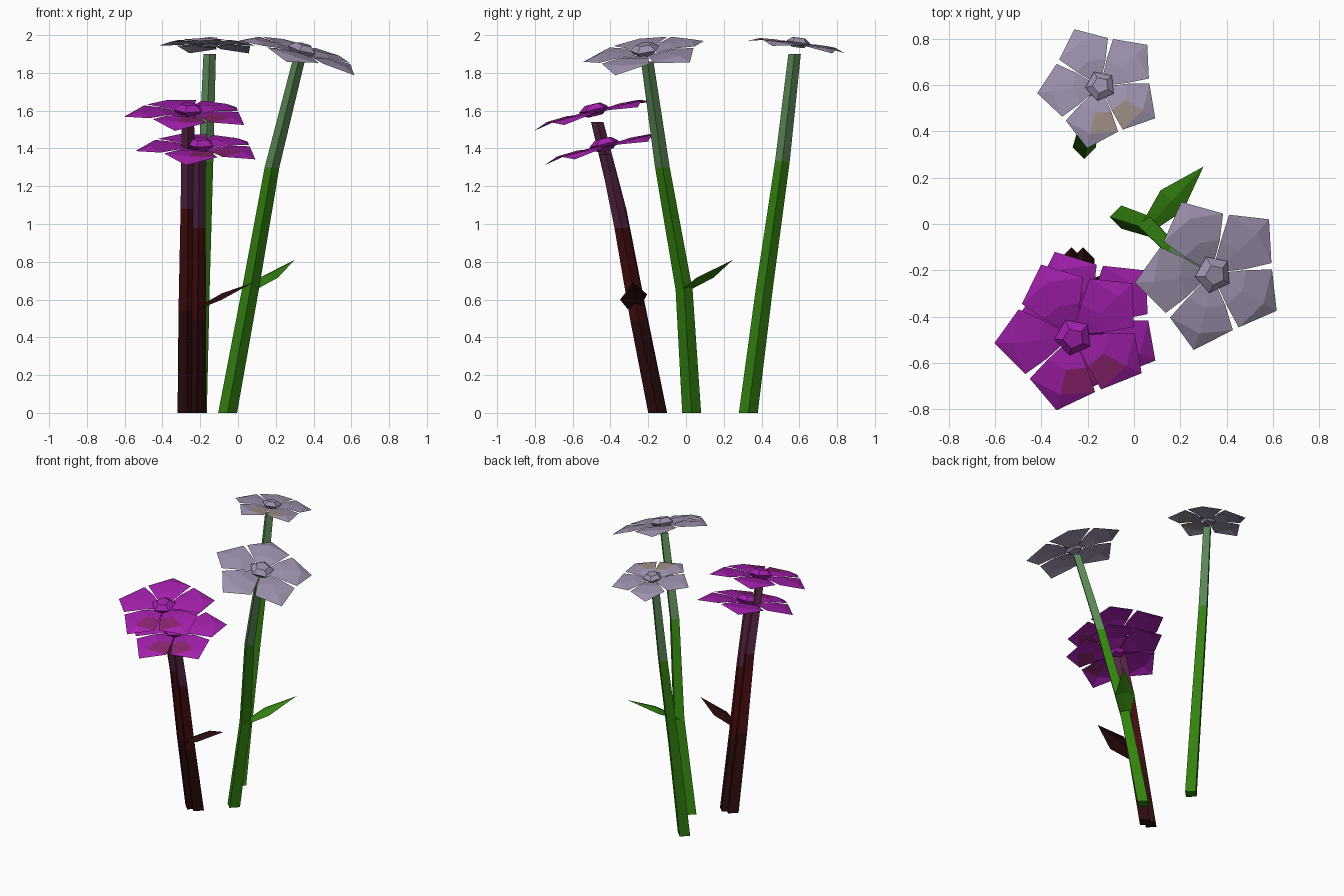
import bpy, bmesh
from math import radians, cos, sin
from mathutils import Vector

if "Cube" in bpy.data.objects:
    bpy.data.objects.remove(bpy.data.objects["Cube"])


def material(name, rgb):
    m = bpy.data.materials.new(name)
    m.use_nodes = True
    color = (*rgb, 1)
    m.diffuse_color = color
    bsdf = m.node_tree.nodes["Principled BSDF"]
    bsdf.inputs["Base Color"].default_value = color
    bsdf.inputs["Roughness"].default_value = 0.8
    return m


PURPLE = material("purple petal", (.37, .014, .42))
PURPLE_SPOT = material("plum patch", (.26, .017, .156))
PALE = material("pale lilac petal", (.34, .285, .42))
PALE_SPOT = material("tan patch", (.33, .26, .223))
GREEN = material("leaf green", (.034, .223, .005))
GREY_GREEN = material("grey green", (.1, .24, .09))
MAROON = material("dark maroon", (.026, .0037, .0044))
RED = material("deep red", (.058, .0037, .0048))
PLUM = material("plum stem", (.09, .017, .053))


def finish(name, bm, mats, closed=True):
    if closed:
        bmesh.ops.recalc_face_normals(bm, faces=bm.faces)
    mesh = bpy.data.meshes.new(name)
    bm.to_mesh(mesh)
    bm.free()
    for m in mats:
        mesh.materials.append(m)
    obj = bpy.data.objects.new(name, mesh)
    bpy.context.collection.objects.link(obj)
    return obj


def loft(bm, rings):
    """Join rings of vertices into a capped tube; material follows the ring number."""
    n = len(rings[0])
    for level, (a, b) in enumerate(zip(rings, rings[1:])):
        for i in range(n):
            j = (i + 1) % n
            bm.faces.new((a[i], a[j], b[j], b[i])).material_index = level
    bm.faces.new(rings[0][::-1])
    bm.faces.new(rings[-1]).material_index = len(rings) - 2


def stem(name, path, mats):
    """Four-sided tapering stem through the path points."""
    bm = bmesh.new()
    rings = []
    for p, r in zip(path, (.05, .045, .039, .033)):
        rings.append([bm.verts.new(Vector(p) + Vector((r * cos(a), r * sin(a), 0)))
                      for a in (radians(90 * k) for k in range(4))])
    loft(bm, rings)
    finish(name, bm, mats)


def petals(name, scale, mats, patched):
    """Five creased petals with drooping tips around an open middle."""
    bm = bmesh.new()
    # radius, half angle of the side, side height, crease height
    levels = [(.06, 34, -.012, -.01), (.15, 35, 0, .008), (.265, 33, -.002, .002)]
    for k in range(5):
        mid = 186 + 72 * k

        def vert(r, angle, z):
            a = radians(mid + angle)
            return bm.verts.new(Vector((r * cos(a), r * sin(a), z)) * scale)

        crease = [vert(r, 0, zc) for r, _, _, zc in levels]
        tip = vert(.342, 0, -.028)
        for s in (-1, 1):
            side = [vert(r, s * w, zs) for r, w, zs, _ in levels]
            for i in range(2):
                f = [crease[i], side[i], side[i + 1], crease[i + 1]]
                face = bm.faces.new(f if s < 0 else f[::-1])
                # patch on the two half petals that meet at the front
                if patched and i == 1 and (k, s) in ((1, 1), (2, -1)):
                    face.material_index = 1
            f = [crease[2], side[2], tip]
            bm.faces.new(f if s < 0 else f[::-1])
    return finish(name, bm, mats, closed=False)


def flower(name, center, direction, scale, mats, patched=True):
    bm = bmesh.new()
    rings = []
    for r, z in ((.045, -.025), (.083, .01), (.045, .038)):
        rings.append([bm.verts.new(Vector((r * cos(a), r * sin(a), z)) * scale)
                      for a in (radians(186 + 72 * k) for k in range(5))])
    loft(bm, rings)
    for f in bm.faces:
        f.material_index = 0
    heart = finish(name + "_center", bm, mats[:1])
    for obj in (petals(name + "_petals", scale, mats, patched), heart):
        obj.location = center
        obj.rotation_mode = 'QUATERNION'
        obj.rotation_quaternion = Vector((0, 0, 1)).rotation_difference(Vector(direction))


def leaf(name, base, tip, half_width, mat, tilt=0):
    """Pointed leaf folded along its middle."""
    bm = bmesh.new()
    base, tip = Vector(base), Vector(tip)
    across = (tip - base).cross(Vector((0, 0, 1))).normalized()
    across.z = tilt
    mid = base.lerp(tip, .43)
    lift = Vector((0, 0, .02))
    b, m, t = (bm.verts.new(p) for p in (base, mid + lift, tip))
    for s in (-1, 1):
        inner = bm.verts.new(base + across * s * half_width * .45)
        outer = bm.verts.new(mid + across * s * half_width)
        for f in ([b, inner, outer, m], [m, outer, t]):
            bm.faces.new(f if s > 0 else f[::-1])
    finish(name, bm, [mat], closed=False)


# Stems
greens = [GREEN, GREEN, GREY_GREEN]
reds = [MAROON, RED, PLUM]
stem("front_pale_stem", [(-.055, .03, 0), (.065, -.01, .65), (.18, -.125, 1.3), (.32, -.205, 1.86)], greens)
stem("back_pale_stem", [(-.215, .33, 0), (-.195, .415, .66), (-.17, .51, 1.33), (-.15, .575, 1.9)], greens)
stem("tall_purple_stem", [(-.27, -.15, 0), (-.27, -.255, .54), (-.265, -.355, 1.08), (-.265, -.47, 1.54)], reds)
stem("short_purple_stem", [(-.22, -.15, 0), (-.215, -.25, .49), (-.21, -.34, .98), (-.205, -.425, 1.37)], reds)

# Flowers
flower("front_pale_flower", (.34, -.215, 1.915), (.27, -.15, 1), 1, [PALE, PALE_SPOT], False)
flower("back_pale_flower", (-.145, .595, 1.955), (.03, .13, 1), .8, [PALE, PALE_SPOT])
flower("tall_purple_flower", (-.262, -.485, 1.597), (.02, -.24, 1), 1, [PURPLE, PURPLE_SPOT])
flower("short_purple_flower", (-.203, -.43, 1.415), (.02, -.24, 1), 1, [PURPLE, PURPLE_SPOT])

# Leaves
leaf("green_leaf", (.06, -.01, .645), (.3, .248, .81), .066, GREEN)
leaf("maroon_leaf", (-.21, -.275, .555), (.08, -.28, .69), .072, MAROON, tilt=-.2)
